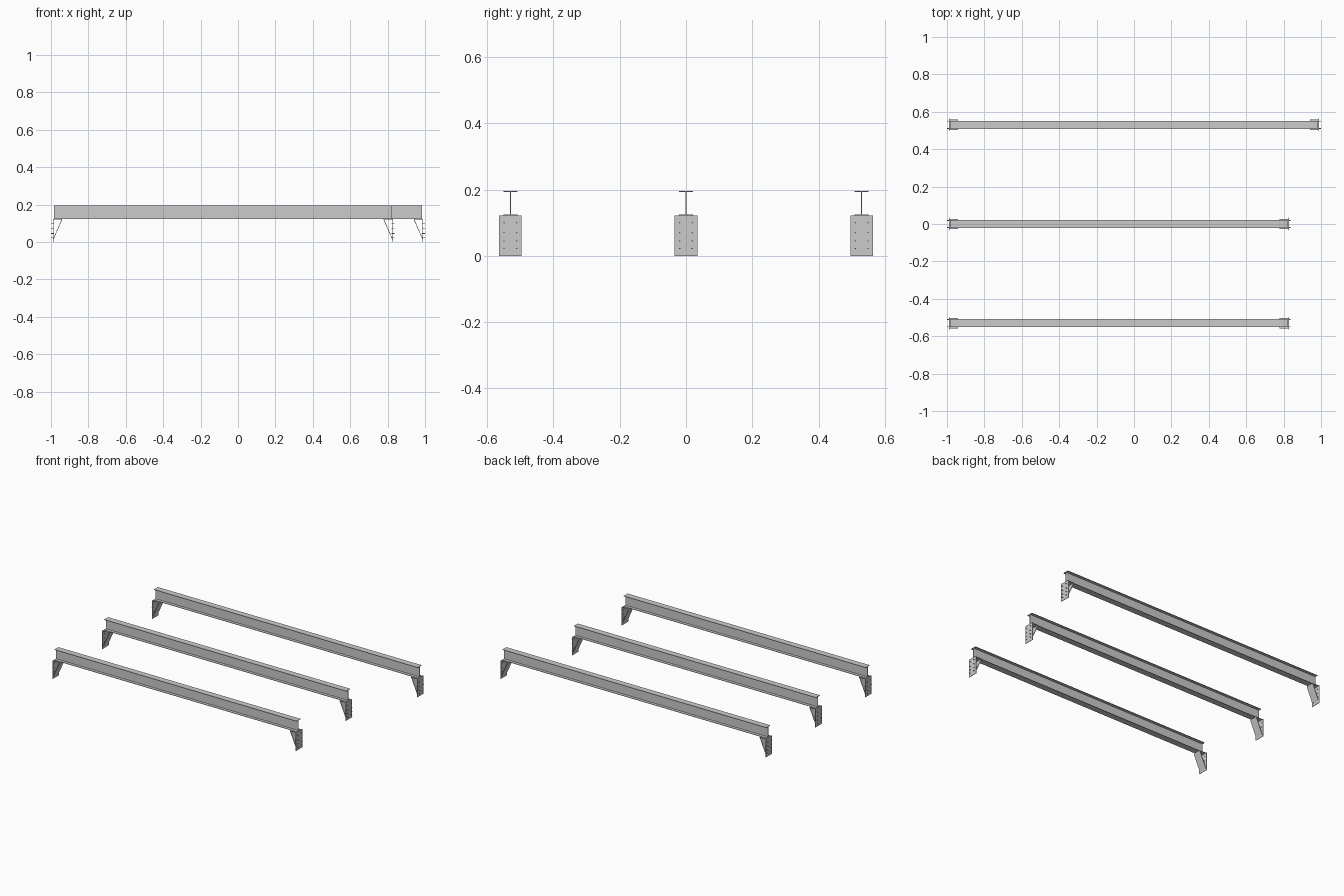
import bpy, bmesh
from mathutils import Matrix, Vector

if "Cube" in bpy.data.objects:
    bpy.data.objects.remove(bpy.data.objects["Cube"])


def finish(bm, name):
    bmesh.ops.recalc_face_normals(bm, faces=bm.faces)
    me = bpy.data.meshes.new(name)
    bm.to_mesh(me)
    bm.free()
    ob = bpy.data.objects.new(name, me)
    bpy.context.collection.objects.link(ob)
    return ob


def extrude_profile(bm, pts, vec):
    face = bm.faces.new([bm.verts.new(p) for p in pts])
    new = bmesh.ops.extrude_face_region(bm, geom=[face])["geom"]
    bmesh.ops.translate(bm, vec=vec, verts=[v for v in new if isinstance(v, bmesh.types.BMVert)])


def beam(name, x0, x1, y):
    # I-section: half flange width, half web, flange thickness
    f, w, t, lo, hi = 0.021, 0.0015, 0.003, 0.122, 0.195
    half = [(f, lo), (f, lo + t), (w, lo + t), (w, hi - t), (f, hi - t), (f, hi)]
    outline = half + [(-a, z) for a, z in reversed(half)]
    bm = bmesh.new()
    extrude_profile(bm, [(x0, y + a, z) for a, z in outline], Vector((x1 - x0, 0, 0)))
    finish(bm, name)


def bracket(name, x, y, side):
    # local +x points outward; the wall plate's outer face is at x
    def slab(pts, half_w):
        extrude_profile(bm, [(x + side * a, y - half_w, z) for a, z in pts], Vector((0, 2 * half_w, 0)))

    bm = bmesh.new()
    slab([(0, 0), (0, 0.122), (-0.003, 0.122), (-0.003, 0)], 0.034)             # wall plate
    slab([(-0.003, 0.119), (-0.003, 0.122), (-0.05, 0.122), (-0.05, 0.119)], 0.028)  # seat
    slab([(-0.003, 0.012), (-0.003, 0.019), (-0.046, 0.119), (-0.05, 0.119)], 0.028)  # brace
    finish(bm, name)

    # bolts through the wall plate
    bm = bmesh.new()
    for dy in (-0.019, 0.019):
        for z in (0.022, 0.045, 0.07, 0.1):
            m = Matrix.Translation((x + side * 0.0015, y + dy, z)) @ Matrix.Rotation(1.5707963, 4, 'Y')
            bmesh.ops.create_cone(bm, cap_ends=True, segments=8, radius1=0.002,
                                  radius2=0.002, depth=0.017, matrix=m)
    finish(bm, name + "_bolts")


# three parallel beams, the rear one longer
for label, y, end in (("front", -0.53, 0.828), ("middle", 0, 0.828), ("rear", 0.53, 0.99)):
    beam(label + "_beam", -0.984, end - 0.006, y)
    bracket(label + "_left_bracket", -0.99, y, -1)
    bracket(label + "_right_bracket", end, y, 1)
